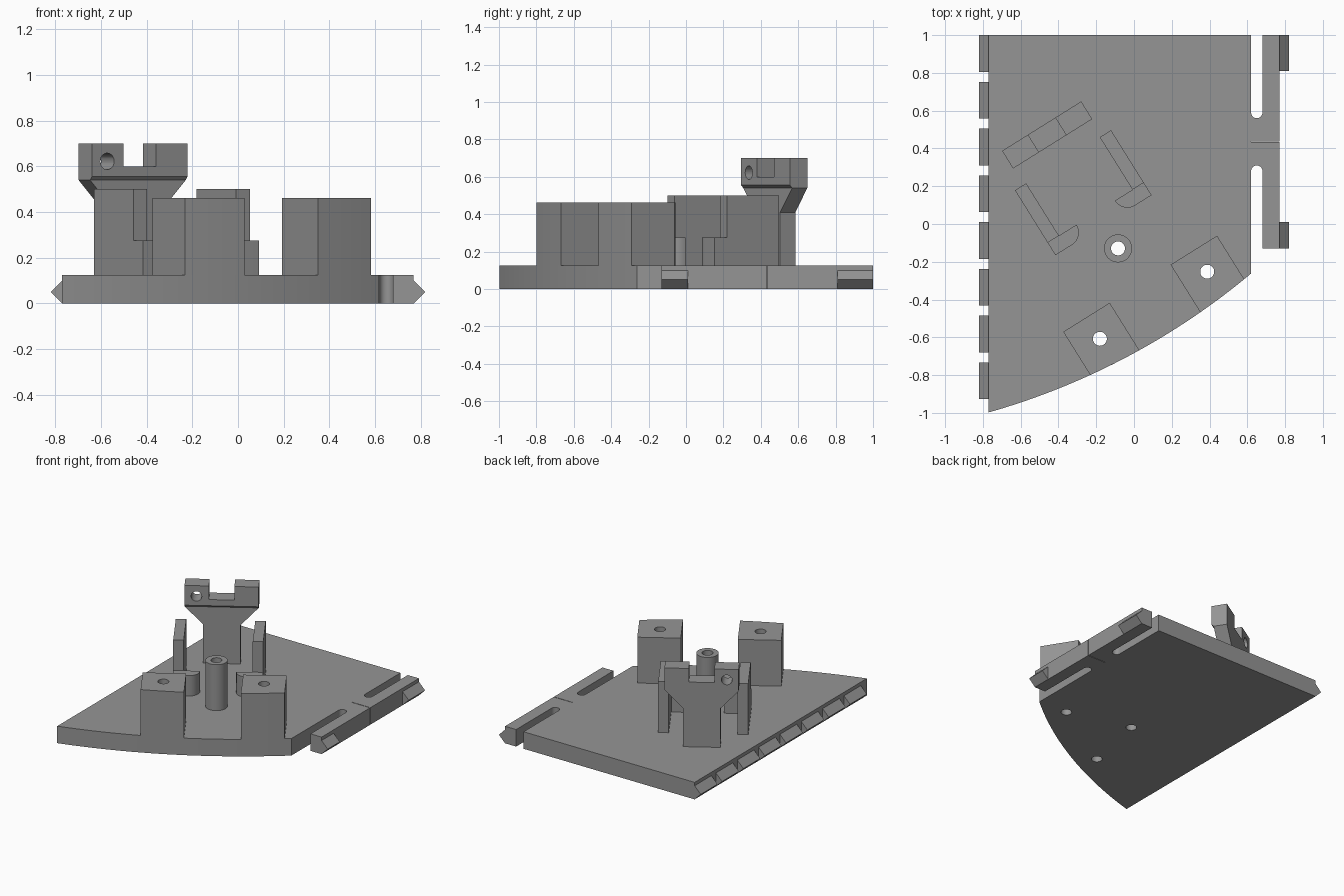
import bpy, bmesh, math
from mathutils import Matrix, Vector

if "Cube" in bpy.data.objects:
    bpy.data.objects.remove(bpy.data.objects["Cube"])

grey = bpy.data.materials.new("plain grey")
grey.diffuse_color = (0.30, 0.30, 0.30, 1)
grey.use_nodes = True
grey.node_tree.nodes["Principled BSDF"].inputs["Base Color"].default_value = grey.diffuse_color

# Frame of the fittings: turned 32 degrees, origin on their symmetry line
A = math.radians(32)
FRAME = Matrix.Translation((-0.119, -0.074, 0)) @ Matrix.Rotation(A, 4, 'Z')
WORLD = Matrix.Identity(4)
UPRIGHT = Matrix.Rotation(math.pi / 2, 4, 'X')   # profile (x, z), depth along -y
TOP = 0.125


def prism(name, pts, a, b, mat=WORLD):
    """Extrude a 2D outline between two heights, then place it."""
    bm = bmesh.new()
    f = bm.faces.new([bm.verts.new((x, y, a)) for x, y in pts])
    ext = bmesh.ops.extrude_face_region(bm, geom=[f])["geom"]
    bmesh.ops.translate(bm, vec=(0, 0, b - a),
                        verts=[g for g in ext if isinstance(g, bmesh.types.BMVert)])
    bm.transform(mat)
    bmesh.ops.recalc_face_normals(bm, faces=bm.faces)
    me = bpy.data.meshes.new(name)
    bm.to_mesh(me)
    bm.free()
    me.materials.append(grey)
    ob = bpy.data.objects.new(name, me)
    bpy.context.collection.objects.link(ob)
    return ob


def arc(cx, cy, rx, a0, a1, n, ry=None):
    ry = rx if ry is None else ry
    return [(cx + rx * math.cos(math.radians(a0 + (a1 - a0) * i / n)),
             cy + ry * math.sin(math.radians(a0 + (a1 - a0) * i / n))) for i in range(n + 1)]


def circle(cx, cy, r, n=32):
    return arc(cx, cy, r, 0, 360, n)[:-1]


def cut(ob, cutter):
    m = ob.modifiers.new("cut", 'BOOLEAN')
    m.operation = 'DIFFERENCE'
    m.solver = 'EXACT'
    m.object = cutter
    cutter.hide_render = True
    cutter.hide_set(True)


def smooth(ob):
    bpy.ops.object.select_all(action='DESELECT')
    ob.select_set(True)
    bpy.context.view_layer.objects.active = ob
    bpy.ops.object.shade_smooth_by_angle(angle=math.radians(30))


# Base plate with curved front edge and slotted spring arms on the right
R = 3.76
C = Vector((-1.795, 2.62))
a0 = math.degrees(math.atan2(-1 - C.y, -0.77 - C.x))
a1 = math.degrees(math.atan2(-0.265 - C.y, 0.62 - C.x))
outline = arc(C.x, C.y, R, a0, a1, 40)
outline += arc(0.65, 0.28, 0.03, 180, 0, 12)
outline += [(0.68, -0.13), (0.77, -0.13), (0.77, 0.433), (0.62, 0.433),
            (0.62, 0.437), (0.77, 0.437), (0.77, 1), (0.68, 1)]
outline += arc(0.65, 0.59, 0.03, 0, -180, 12)
outline += [(0.62, 1), (-0.77, 1)]
plate = prism("base_plate", outline, 0, TOP)

# Wedge teeth along the left edge and clips on the arms
for i in range(8):
    y1 = 1 - i * 0.2475
    prism("edge_tooth", [(-0.77, 0), (-0.82, 0.05), (-0.77, 0.1)], -y1, -(y1 - 0.195), UPRIGHT)
for y0, y1 in ((0.81, 1), (-0.13, 0.01)):
    prism("arm_clip", [(0.77, 0), (0.82, 0.05), (0.77, 0.1)], -y1, -y0, UPRIGHT)

# Screw blocks following the curved edge, drilled through the plate
LC = FRAME.inverted() @ Vector((C.x, C.y, 0))
for s in (-1, 1):
    us = [s * (0.19 + 0.29 * i / 6) for i in range(7)]
    front = [(u, LC.y - math.sqrt(R * R - (u - LC.x) ** 2)) for u in us]
    block = prism("screw_block", front + [(us[-1], -0.286), (us[0], -0.286)], TOP, 0.462, FRAME)
    drill = prism("block_drill", circle(s * 0.335, -0.42, 0.037), -0.1, 0.8, FRAME)
    cut(block, drill)
    cut(plate, drill)
    smooth(block)

# Hollow centre post
post = prism("centre_post", circle(0, -0.065, 0.074, 48), TOP, 0.462, FRAME)
drill = prism("post_drill", circle(0, -0.065, 0.037), -0.1, 0.8, FRAME)
cut(post, drill)
cut(plate, drill)
smooth(post)
smooth(plate)

# Side walls with low rounded feet
for s in (-1, 1):
    wall = [(0.23, 0.158), (0.30, 0.158), (0.30, 0.485), (0.23, 0.485)]
    prism("side_wall", [(s * x, y) for x, y in wall], TOP, 0.50, FRAME)
    foot = [(0.30, 0.158), (0.30, 0.08)] + arc(0.195, 0.158, 0.075, -90, -180, 10, 0.078)
    smooth(prism("wall_foot", [(s * x, y) for x, y in foot], TOP, 0.275, FRAME))

# Sensor bracket: notched head on a flared column
STAND = FRAME @ UPRIGHT
half = [(0.125, TOP), (0.125, 0.41), (0.247, 0.54)]
prism("bracket_column", half + [(-x, z) for x, z in reversed(half)], -0.698, -0.603, STAND)
side = [(0.247, 0.555), (0.247, 0.70), (0.085, 0.70), (0.085, 0.60)]
head = prism("bracket_head", side + [(-x, z) for x, z in reversed(side)], -0.698, -0.588, STAND)
for s in (-1, 1):
    cut(head, prism("head_drill", circle(s * 0.168, 0.622, 0.036), -0.9, -0.4, STAND))
smooth(head)

# Chamfered strip under the head
SIDE = FRAME @ Matrix(((0, 0, 1, 0), (1, 0, 0, 0), (0, 1, 0, 0), (0, 0, 0, 1)))
prism("bracket_chamfer", [(0.588, 0.555), (0.698, 0.555), (0.698, 0.54), (0.603, 0.54)],
      -0.247, 0.247, SIDE)
